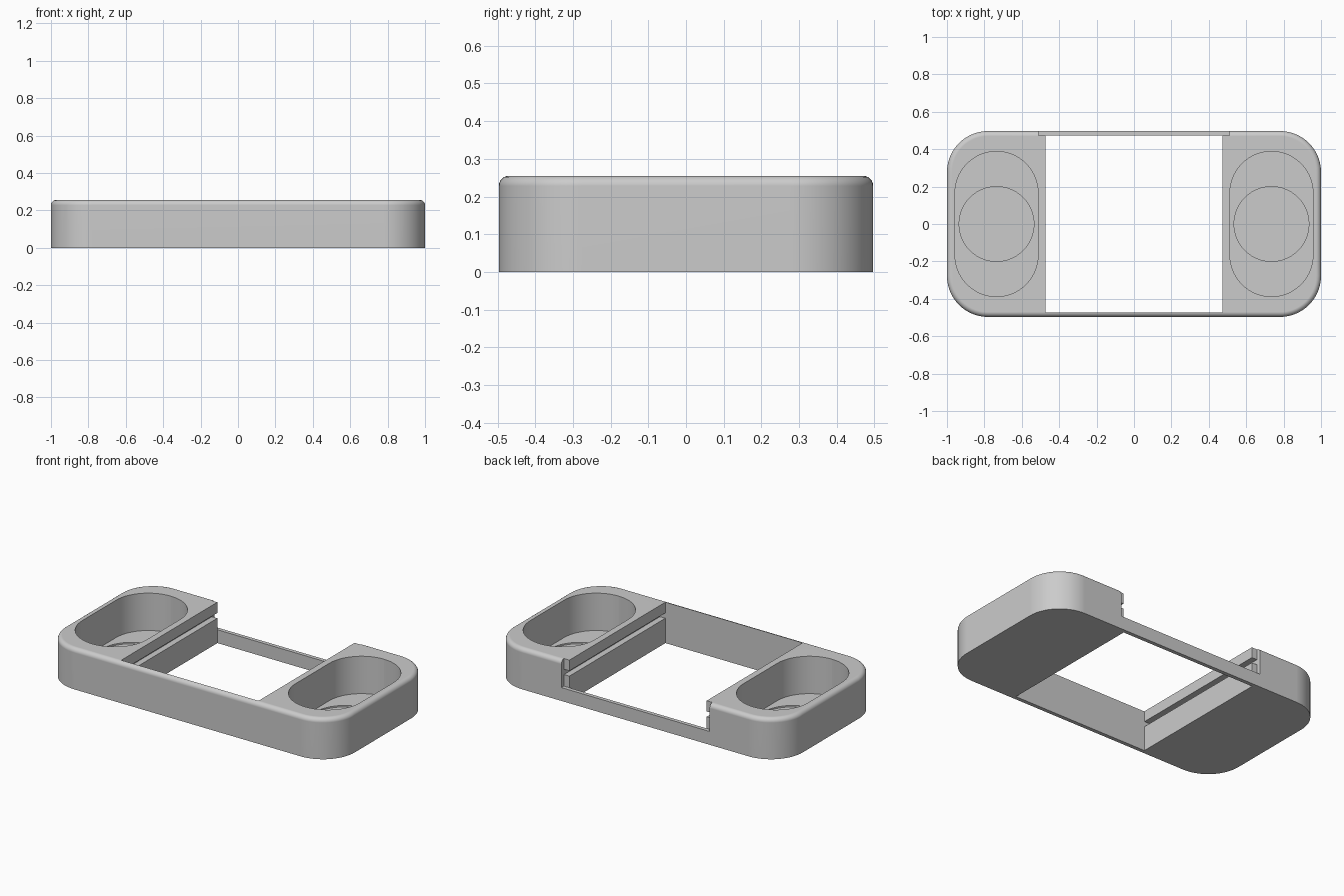
import bpy
import bmesh
import math

if "Cube" in bpy.data.objects:
    bpy.data.objects.remove(bpy.data.objects["Cube"])

HX, HY, H = 1.0, 0.497, 0.255      # overall half sizes and height
CORNER, FILLET = 0.22, 0.027
HOLE_X, HOLE_Y = 0.473, 0.473
GROOVE_X = 0.51
WELL_X = 0.735

grey = bpy.data.materials.new("light grey")
grey.use_nodes = True
color = (0.6, 0.6, 0.6, 1)
grey.diffuse_color = color
grey.node_tree.nodes["Principled BSDF"].inputs["Base Color"].default_value = color


def rounded_rect(hx, hy, r, n=14):
    """Outline of a rectangle with rounded corners, counterclockwise."""
    pts = []
    for k, (sx, sy) in enumerate(((1, 1), (-1, 1), (-1, -1), (1, -1))):
        for i in range(n + 1):
            a = math.pi / 2 * (k + i / n)
            pts.append((sx * (hx - r) + r * math.cos(a),
                        sy * (hy - r) + r * math.sin(a)))
    return pts


def loft(name, hx, hy, r, levels, cx=0, cy=0):
    """Closed solid through rounded rectangles at (inset, z) levels."""
    bm = bmesh.new()
    rings = []
    for inset, z in levels:
        outline = rounded_rect(hx - inset, hy - inset, r - inset)
        rings.append([bm.verts.new((x + cx, y + cy, z)) for x, y in outline])
    for low, high in zip(rings, rings[1:]):
        for i in range(len(low)):
            j = (i + 1) % len(low)
            bm.faces.new((low[i], low[j], high[j], high[i]))
    bm.faces.new(rings[0][::-1])
    bm.faces.new(rings[-1])
    return finish(name, bm)


def box(name, x0, x1, y0, y1, z0, z1):
    bm = bmesh.new()
    bmesh.ops.create_cube(bm, size=1)
    for v in bm.verts:
        v.co = ((x0, x1)[v.co.x > 0], (y0, y1)[v.co.y > 0], (z0, z1)[v.co.z > 0])
    return finish(name, bm)


def finish(name, bm):
    bmesh.ops.recalc_face_normals(bm, faces=bm.faces)
    mesh = bpy.data.meshes.new(name)
    bm.to_mesh(mesh)
    bm.free()
    mesh.materials.append(grey)
    ob = bpy.data.objects.new(name, mesh)
    bpy.context.collection.objects.link(ob)
    return ob


# Tray body with a rounded upper rim
steps = 6
levels = [(0, 0)]
for i in range(steps + 1):
    a = math.pi / 2 * i / steps
    levels.append((FILLET * (1 - math.cos(a)), H - FILLET * (1 - math.sin(a))))
body = loft("tray_body", HX, HY, CORNER, levels)

# Central opening, rear entry above a low rail, and side grooves
cutters = [
    box("opening_cutter", -HOLE_X, HOLE_X, -HOLE_Y, HOLE_Y, -0.1, 0.5),
    box("rear_entry_cutter", -GROOVE_X - 0.001, GROOVE_X + 0.001,
        HOLE_Y - 0.001, 0.6, 0.083, 0.5),
    box("groove_cutter", -GROOVE_X, GROOVE_X, -HOLE_Y + 0.001, 0.6, 0.155, 0.188),
]

# Oblong wells with a shallow round recess in each floor
for side, sign in (("left", 1), ("right", -1)):
    x = sign * WELL_X
    cutters.append(loft(side + "_well_cutter", 0.222, 0.388, 0.2219,
                        [(0, 0.022), (0, 0.5)], x))
    cutters.append(loft(side + "_recess_cutter", 0.2, 0.2, 0.1999,
                        [(0, 0.013), (0, 0.1)], x))

bpy.ops.object.select_all(action='DESELECT')
bpy.context.view_layer.objects.active = body
body.select_set(True)
for cutter in cutters:
    mod = body.modifiers.new(cutter.name, 'BOOLEAN')
    mod.operation = 'DIFFERENCE'
    mod.solver = 'EXACT'
    mod.object = cutter
    bpy.ops.object.modifier_apply(modifier=mod.name)
    bpy.data.objects.remove(cutter)

# Smooth curves, crisp edges
bpy.ops.object.shade_smooth_by_angle(angle=math.radians(30))
weighted = body.modifiers.new("weighted_normals", 'WEIGHTED_NORMAL')
weighted.keep_sharp = True
